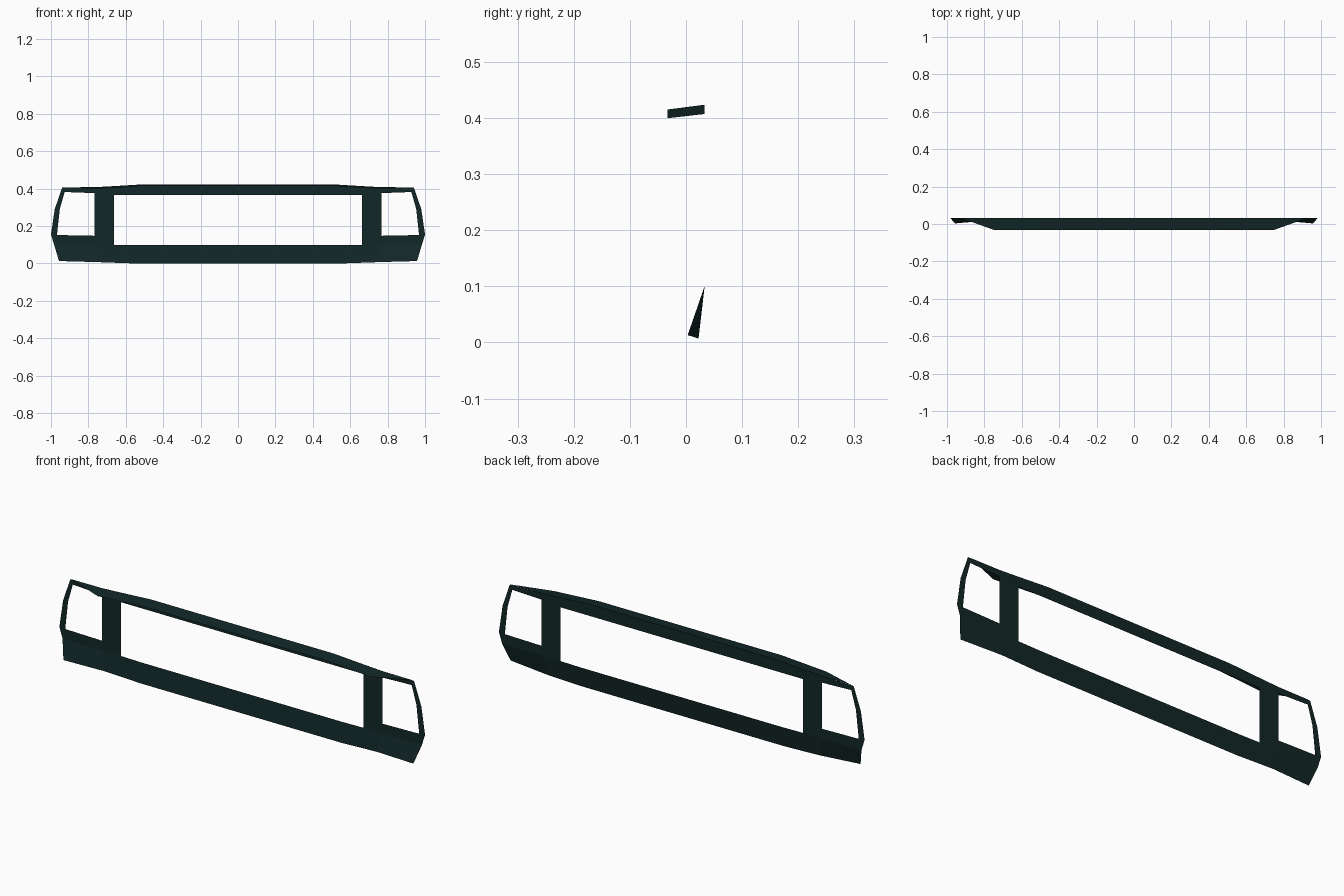
import bpy, bmesh

if "Cube" in bpy.data.objects:
    bpy.data.objects.remove(bpy.data.objects["Cube"])

mat = bpy.data.materials.new("dark_teal")
mat.diffuse_color = (0.006, 0.020, 0.020, 1)
mat.use_nodes = True
mat.node_tree.nodes["Principled BSDF"].inputs["Base Color"].default_value = mat.diffuse_color
BACK, FRONT = 0.033, -0.033


def sheet(name, faces):
    """Thin sheet of right-half polygons, welded and mirrored across x = 0."""
    bm = bmesh.new()
    for f in faces:
        bm.faces.new([bm.verts.new(p) for p in f])
    bmesh.ops.remove_doubles(bm, verts=bm.verts, dist=1e-4)
    bmesh.ops.recalc_face_normals(bm, faces=bm.faces)
    # Front sheets face -y, the visor faces up
    if sum((f.normal.z - f.normal.y) * f.calc_area() for f in bm.faces) < 0:
        bmesh.ops.reverse_faces(bm, faces=bm.faces)
    me = bpy.data.meshes.new(name)
    bm.to_mesh(me)
    bm.free()
    me.materials.append(mat)
    ob = bpy.data.objects.new(name, me)
    bpy.context.collection.objects.link(ob)
    m = ob.modifiers.new("mirror", 'MIRROR')
    m.use_clip = True
    return ob


def strip(a, b):
    """Quads between two rows of points."""
    return [(a[i], a[i + 1], b[i + 1], b[i]) for i in range(len(a) - 1)]


def flat(*pts):
    """Points (x, z) on the back plane."""
    return [(x, BACK, z) for x, z in pts]


# Top rail above the grille opening
sheet("top_rail", strip(
    flat((0, .4235), (.5, .4235), (.663, .4135), (.766, .408)),
    flat((0, .366), (.5, .366), (.663, .366), (.766, .366))))

# Pillar between grille and lamp openings
sheet("pillar", [flat((.663, .1), (.766, .1), (.766, .366), (.663, .366))])

# Lamp surround: ring from the pillar over the top, down the side and back in
sheet("lamp_surround", strip(
    flat((.766, .408), (.94, .406), (.98, .29), (1.0, .155), (.983, .1), (.766, .1)),
    flat((.766, .376), (.927, .382), (.953, .29), (.968, .152), (.968, .152), (.766, .148)))
    [:3] + [flat((.766, .1), (.983, .1), (1.0, .155), (.968, .152), (.766, .148))])

# Lower lip, kicked forward towards the ends
sheet("lower_lip", strip(
    flat((0, .098), (.55, .098), (.663, .1), (.766, .1), (.983, .1)),
    [(0, .0215, 0), (.55, .0215, 0), (.663, .022, .004), (.745, .022, .007), (.957, .003, .013)]))

# Visor projecting forward from the top edge, tapering to the lamps
back = flat((0, .4235), (.5, .4235), (.75, .408))
front = [(0, FRONT, .415), (.5, FRONT, .415), (.745, FRONT, .3995)]
sheet("visor", strip(back, front) + [(back[2], (.93, BACK, .407), front[2])])
